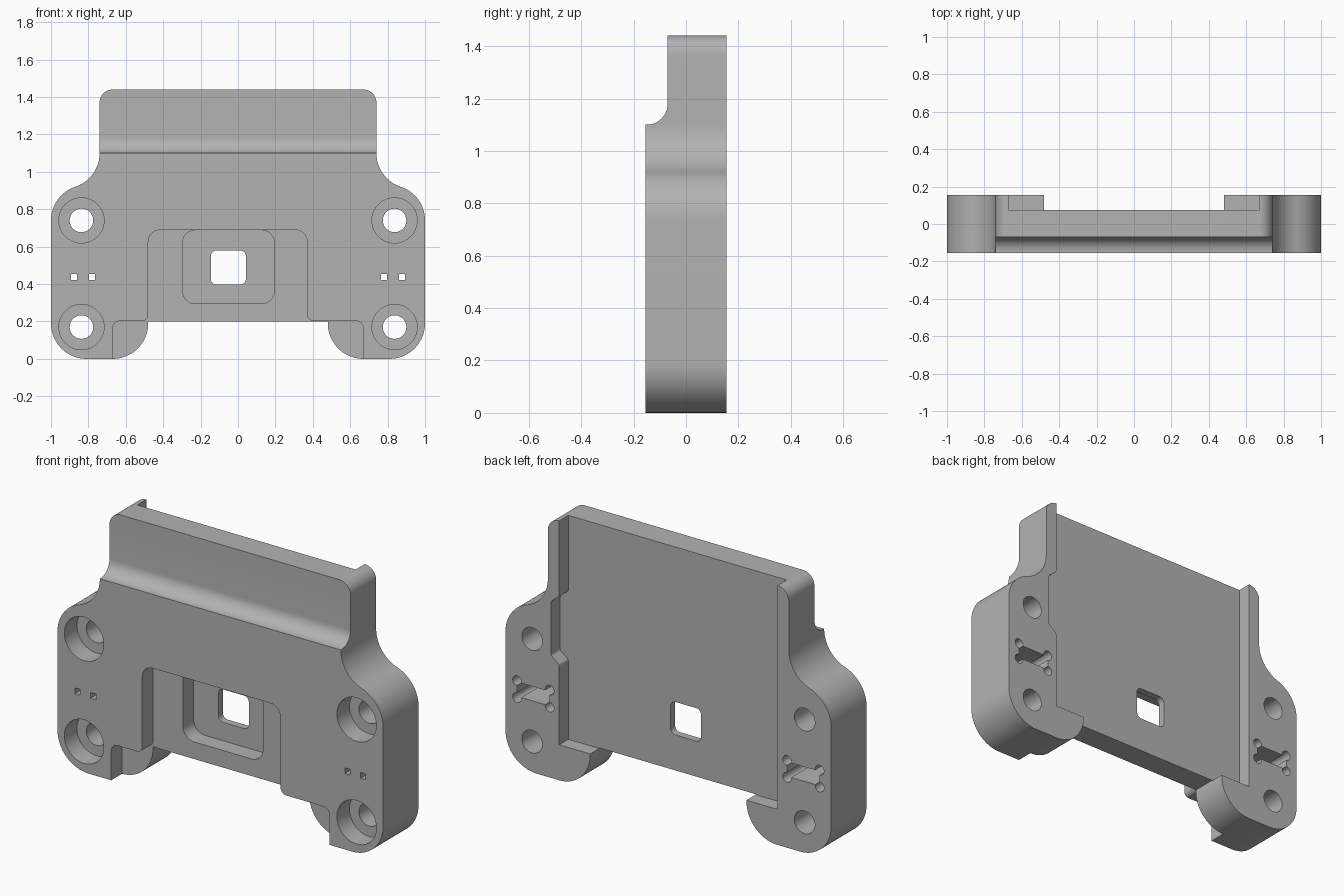
import bpy, bmesh, math
from mathutils import Vector

if "Cube" in bpy.data.objects:
    bpy.data.objects.remove(bpy.data.objects["Cube"], do_unlink=True)

FRONT, BACK = -0.155, 0.155
PLATE_FRONT, PLATE_BACK = -0.06, 0.075
OUT = 0.3  # overshoot for cutters

grey = bpy.data.materials.new("plain grey")
grey.use_nodes = True
grey.diffuse_color = (0.45, 0.45, 0.45, 1)
grey.node_tree.nodes["Principled BSDF"].inputs["Base Color"].default_value = (0.45, 0.45, 0.45, 1)


def rounded(corners, steps=12):
    """Outline from (u, v, radius) corners with tangent arcs."""
    pts = []
    for i, (u, v, r) in enumerate(corners):
        p = Vector((u, v))
        if r == 0:
            pts.append(p)
            continue
        a = (Vector(corners[i - 1][:2]) - p).normalized()
        b = (Vector(corners[(i + 1) % len(corners)][:2]) - p).normalized()
        half = a.angle(b) / 2
        centre = p + (a + b).normalized() * (r / math.sin(half))
        start = p + a * (r / math.tan(half)) - centre
        end = p + b * (r / math.tan(half)) - centre
        sweep = math.atan2(start.cross(end), start.dot(end))
        for k in range(steps + 1):
            t = sweep * k / steps
            c, s = math.cos(t), math.sin(t)
            pts.append(centre + Vector((start.x * c - start.y * s, start.x * s + start.y * c)))
    return pts


def prism(name, pts, lo, hi, axis="y"):
    """Extrude an xz outline along y, or a yz outline along x."""
    place = (lambda p, d: (p.x, d, p.y)) if axis == "y" else (lambda p, d: (d, p.x, p.y))
    bm = bmesh.new()
    face = bm.faces.new([bm.verts.new(place(p, lo)) for p in pts])
    new = bmesh.ops.extrude_face_region(bm, geom=[face])["geom"]
    shift = (0, hi - lo, 0) if axis == "y" else (hi - lo, 0, 0)
    bmesh.ops.translate(bm, vec=shift, verts=[g for g in new if isinstance(g, bmesh.types.BMVert)])
    bmesh.ops.recalc_face_normals(bm, faces=bm.faces)
    mesh = bpy.data.meshes.new(name)
    bm.to_mesh(mesh)
    bm.free()
    obj = bpy.data.objects.new(name, mesh)
    bpy.context.collection.objects.link(obj)
    return obj


def box(x0, x1, z0, z1, r=0):
    return rounded([(x0, z0, r), (x1, z0, r), (x1, z1, r), (x0, z1, r)])


def circle(x, z, r, n=40):
    return [Vector((x + r * math.cos(math.tau * k / n), z + r * math.sin(math.tau * k / n))) for k in range(n)]


def cut(pts, lo, hi, axis="y"):
    cutter = prism("cutter", pts, lo, hi, axis)
    cutter.hide_render = True
    mod = body.modifiers.new("cut", "BOOLEAN")
    mod.operation, mod.solver, mod.object = "DIFFERENCE", "EXACT", cutter
    bpy.ops.object.modifier_apply(modifier=mod.name)
    bpy.data.objects.remove(cutter, do_unlink=True)


# Body with shoulders, side ears and two feet
side = [(0.48, 0.2, 0), (0.48, 0, 0.19), (1, 0, 0.19), (1, 0.877, 0.19),
        (0.74, 0.963, 0.189), (0.74, 1.44, 0.07)]
outline = side + [(-u, v, r) for u, v, r in reversed(side)]
body = prism("mounting_bracket", rounded(outline, 20), FRONT, BACK)
body.data.materials.append(grey)
bpy.context.view_layer.objects.active = body
body.select_set(True)

# Stepped upper front with a concave fillet
cut(rounded([(-0.4, 1.1, 0), (-0.07, 1.1, 0.08), (-0.07, 1.7, 0), (-0.4, 1.7, 0)]), -1.2, 1.2, "x")

# Rear pocket, open at the top, with a relief in the left wall
cut(rounded([(-0.67, 0.197, 0), (0.67, 0.197, 0), (0.67, 0.64, 0.02), (0.72, 0.68, 0.02),
             (0.72, 0.98, 0.02), (0.67, 1.02, 0.02), (0.67, 1.7, 0), (-0.67, 1.7, 0)], 5),
    PLATE_BACK, OUT)

# Front channel and cut-back feet
cut(rounded([(-0.67, -0.2, 0), (0.67, -0.2, 0), (0.67, 0.203, 0.04), (0.37, 0.203, 0.035),
             (0.37, 0.69, 0.065), (-0.48, 0.69, 0.065), (-0.48, 0.203, 0.03), (-0.67, 0.203, 0.04)], 8),
    -OUT, PLATE_FRONT)

# Inner recess and window
cut(box(-0.297, 0.195, 0.295, 0.688, 0.07), -OUT, 0.035)
cut(box(-0.145, 0.042, 0.397, 0.58, 0.03), -OUT, OUT)

for s in (-1, 1):
    # Counterbored screw holes
    for z in (0.17, 0.74):
        cut(circle(s * 0.837, z, 0.121), -OUT, FRONT + 0.11)
        cut(circle(s * 0.837, z, 0.063), -OUT, OUT)
    # Rear slot with relieved corners, and its two small front openings
    x, z = s * 0.829, 0.437
    cut(box(x - 0.1, x + 0.1, z - 0.04, z + 0.04), -0.045, OUT)
    for dx in (-0.1, 0.1):
        for dz in (-0.047, 0.047):
            cut(circle(x + dx, z + dz, 0.027, 20), -0.045, OUT)
    for dx in (-0.048, 0.048):
        cut(box(x + dx - 0.016, x + dx + 0.016, z - 0.016, z + 0.016), -OUT, 0)

bpy.ops.object.shade_smooth_by_angle(angle=math.radians(30))
